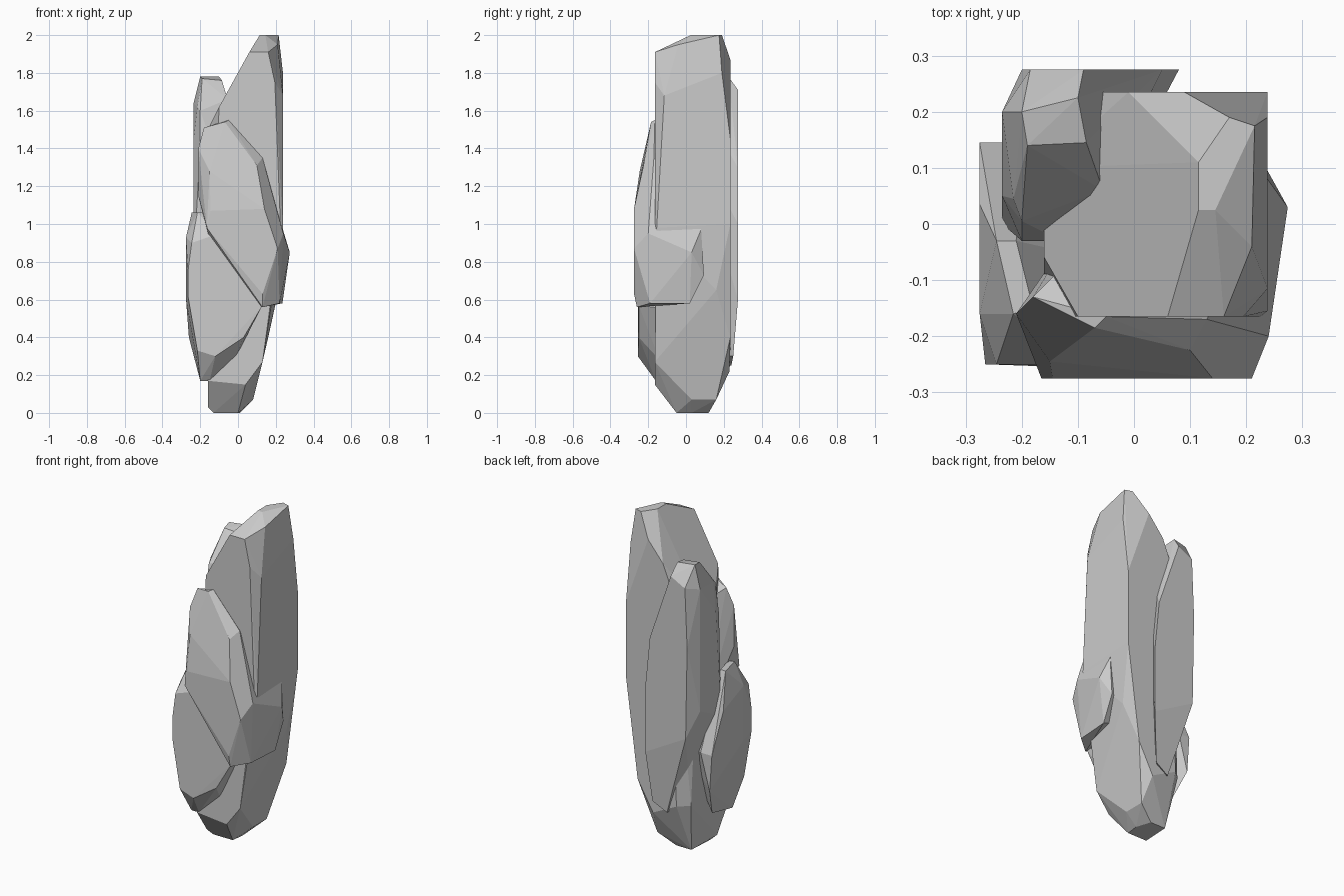
import bpy, bmesh


def shard(name, pts):
    """Chiselled stone: the convex hull of a few corner points, flat shaded."""
    bm = bmesh.new()
    for p in pts:
        bm.verts.new(p)
    res = bmesh.ops.convex_hull(bm, input=bm.verts[:])
    junk = {g for g in res["geom_interior"] + res["geom_unused"]
            if isinstance(g, bmesh.types.BMVert)}
    bmesh.ops.delete(bm, geom=list(junk), context='VERTS')
    # merge nearly coplanar triangles into larger facets
    bmesh.ops.dissolve_limit(bm, angle_limit=0.06, verts=bm.verts[:], edges=bm.edges[:])
    bmesh.ops.recalc_face_normals(bm, faces=bm.faces[:])
    me = bpy.data.meshes.new(name)
    bm.to_mesh(me)
    bm.free()
    ob = bpy.data.objects.new(name, me)
    bpy.context.collection.objects.link(ob)
    return ob


# tall central stone with a slanted top
shard("main_stone", [
    (.115, .11, 2), (.17, .19, 2), (.215, .175, 2), (.145, .025, 2), (.115, .025, 2),
    (.06, -.165, 1.91), (.16, -.165, 1.91), (.195, -.165, 1.75), (.21, -.04, 1.95),
    (.238, .19, 1.8), (.238, -.115, 1.68), (.238, -.155, .98), (.225, -.165, .98),
    (-.1, -.165, 1.62), (-.16, -.06, 1.5), (-.16, .1, 1.5), (-.07, .235, 1.6),
    (-.01, .235, 1.75), (.09, .235, 1.87), (.238, .235, 1.45), (.238, .235, 1.0),
    (.215, .16, .65), (.16, .235, .4), (.06, .23, .22), (.13, -.165, .27),
    (.04, -.165, .15), (-.16, -.165, .17), (-.16, -.07, .03), (-.13, -.05, 0),
    (0, -.05, 0), (.01, .03, 0), (-.02, .12, 0), (-.12, .12, 0), (.08, .03, .07),
    (.08, .16, .07), (-.1, .235, .3), (-.16, .18, .3)])

# shard leaning on the back left
shard("back_shard", [
    (-.2, .2, 1.78), (-.1, .225, 1.78), (-.085, .145, 1.76), (-.19, .14, 1.77),
    (-.2, .005, 1.6), (-.215, .045, 1.62), (-.055, .02, 1.5), (-.055, .06, 1.66),
    (-.185, .275, 1.66), (-.09, .275, 1.71), (-.235, .2, 1.64), (-.235, .05, 1.45),
    (-.2, -.03, 1.4), (-.13, -.03, 1.4), (.05, .275, 1.3), (.08, .275, 1.0),
    (.08, .275, .6), (-.235, .2, .9), (-.235, 0, .8), (-.2, .275, 1.3),
    (-.19, .275, .75), (.05, .25, .3), (-.04, .24, .25), (-.1, .1, .3)])

# shard leaning on the front, breaking through on the right side
shard("front_shard", [
    (-.18, -.13, 1.51), (-.05, -.165, 1.55), (-.07, -.185, 1.54), (-.21, -.16, 1.4),
    (-.21, -.16, 1.15), (-.15, -.245, 1.28), (-.145, -.275, 1.07), (-.165, -.275, .98),
    (.14, -.275, 1.08), (.1, -.225, 1.31), (.13, -.17, 1.35), (.2, -.17, 1.1),
    (.21, -.275, .87), (.13, -.275, .63), (.13, -.26, .56), (.24, -.2, .95),
    (.22, -.19, .58), (.274, .03, .85), (.238, .08, .97), (.238, .095, .73),
    (.235, .02, .58), (-.05, 0, 1.4), (-.1, 0, .7)])

# low shard at the front left
shard("left_shard", [
    (-.245, -.03, 1.06), (-.21, -.03, 1.06), (-.18, -.15, 1.06), (-.215, -.16, 1.06),
    (-.275, .035, .85), (-.275, -.16, .93), (-.275, .145, .62), (-.26, .145, .4),
    (-.2, .145, .62), (-.275, -.16, .6), (-.265, -.25, .75), (-.245, -.25, .9),
    (-.265, -.25, .62), (-.215, -.25, .33), (-.12, -.255, .3), (.03, -.25, .4),
    (.13, -.25, .57), (-.1, -.25, .95), (-.2, -.16, .17), (-.15, -.16, .17),
    (-.02, -.14, .28), (.1, -.1, .55), (-.21, .05, .22)])
